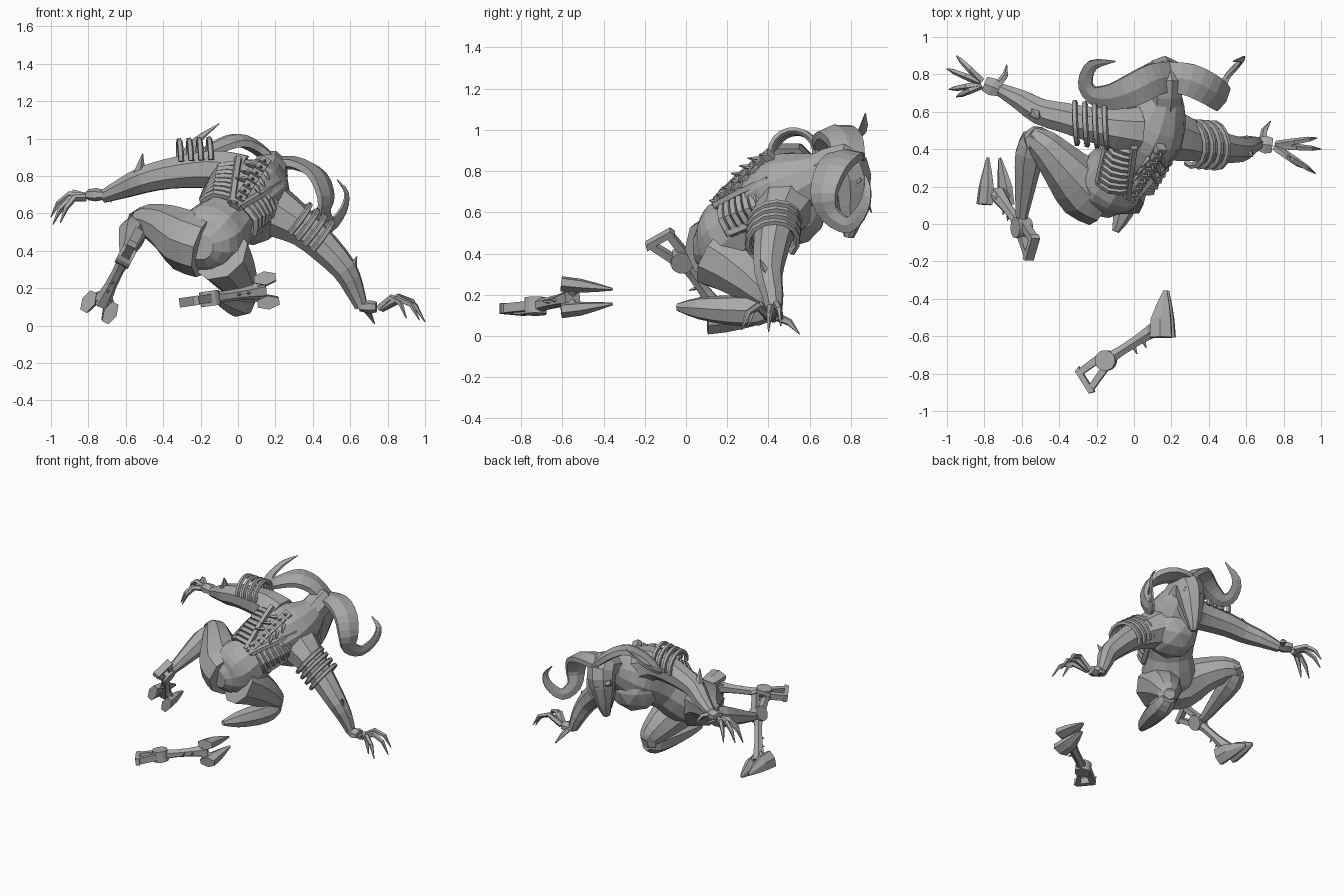
import bpy, bmesh, math
from mathutils import Vector as V, Matrix

cube = bpy.data.objects.get("Cube")
if cube:
    bpy.data.objects.remove(cube, do_unlink=True)

grey = bpy.data.materials.new("stone_grey")
grey.use_nodes = True
grey.diffuse_color = (0.4, 0.4, 0.4, 1)
grey.node_tree.nodes["Principled BSDF"].inputs["Base Color"].default_value = (0.4, 0.4, 0.4, 1)


def finish(name, bm, matrix=None):
    """Turn a bmesh into a flat shaded grey object."""
    if matrix:
        bm.transform(matrix)
    bmesh.ops.recalc_face_normals(bm, faces=bm.faces)
    mesh = bpy.data.meshes.new(name)
    bm.to_mesh(mesh)
    bm.free()
    mesh.materials.append(grey)
    ob = bpy.data.objects.new(name, mesh)
    bpy.context.scene.collection.objects.link(ob)


def refine(points, steps):
    """Catmull-Rom interpolation of (x, y, z, radius) points."""
    p = [V(q) for q in points]
    p = [p[0] * 2 - p[1]] + p + [p[-1] * 2 - p[-2]]
    out = []
    for a, b, c, d in zip(p, p[1:], p[2:], p[3:]):
        for k in range(steps):
            t = k / steps
            out.append(b + (c - a) * t / 2 + (a * 2 - b * 5 + c * 4 - d) * t * t / 2
                       + (b * 3 - a - c * 3 + d) * t ** 3 / 2)
    return out + [p[-2]]


def loft(name, points, sides=8, steps=1, flat=1.0, ref=(0, 0, 1)):
    """Sweep a polygon along a path; flat squashes it along ref."""
    pts = refine(points, steps)
    pos = [q.to_3d() for q in pts]
    up, rings, bm = V(ref), [], bmesh.new()
    for i, q in enumerate(pts):
        axis = (pos[min(i + 1, len(pos) - 1)] - pos[max(i - 1, 0)]).normalized()
        up = (up - axis * up.dot(axis)).normalized()
        side = axis.cross(up)
        r = max(q[3], 0.003)
        ring = []
        for k in range(sides):
            a = math.tau * (k + 0.5) / sides
            ring.append(bm.verts.new(pos[i] + side * r * math.cos(a) + up * r * flat * math.sin(a)))
        rings.append(ring)
    for a, b in zip(rings, rings[1:]):
        for k in range(sides):
            bm.faces.new((a[k], a[k - 1], b[k - 1], b[k]))
    bm.faces.new(rings[0])
    bm.faces.new(rings[-1])
    finish(name, bm)


def spike(name, base, tip, r):
    loft(name, [(*base, r), (*tip, 0.002)], sides=5, ref=(0.3, 0.5, 0.8))


def prism(name, outline, depth, matrix):
    """Extruded polygon centred on its local plane."""
    bm = bmesh.new()
    face = bm.faces.new([bm.verts.new((x, y, -depth / 2)) for x, y in outline])
    top = bmesh.ops.extrude_face_region(bm, geom=[face])["geom"]
    bmesh.ops.translate(bm, vec=(0, 0, depth), verts=[v for v in top if isinstance(v, bmesh.types.BMVert)])
    finish(name, bm, matrix)


def frame(origin, x, hint):
    x = V(x).normalized()
    y = (V(hint) - x * V(hint).dot(x)).normalized()
    m = Matrix((x, y, x.cross(y))).transposed().to_4x4()
    m.translation = V(origin)
    return m


# Torso, from rump to neck, with a round ribcage
torso = [(-.2, .05, .42, .07), (-.18, .12, .43, .15), (-.13, .22, .48, .19), (-.05, .32, .57, .165),
         (.03, .42, .66, .19), (.09, .51, .71, .195), (.14, .61, .76, .145), (.17, .7, .81, .09)]
loft("torso", torso, sides=12, steps=2)
chest = bmesh.new()
bmesh.ops.create_icosphere(chest, subdivisions=2, radius=.19)
finish("ribcage", chest, Matrix.Translation((.08, .5, .62)))

# Spine and ribs lie on the torso, in a frame that rolls towards the low shoulder
spine_axis = V((.4, .65, .6))
back = frame((-.06, .31, .56), spine_axis, (.25, -.8, .45))


def on_back(along, angle, radius):
    return back @ V((along, radius * math.cos(angle), radius * math.sin(angle)))


for i in range(8):
    along = -.03 + i * .052
    block = bmesh.new()
    bmesh.ops.create_cube(block, size=1)
    place = back @ Matrix.Translation((along, .18, 0)) @ Matrix.Diagonal((.038, .05, .055, 1))
    finish(f"vertebra_{i}", block, place)
    spike(f"spine_spike_{i}", on_back(along, 0, .19), on_back(along - .02, 0, .222), .016)
for side, label in ((1, "left"), (-1, "right")):
    # The two rib bands spread apart towards the shoulders
    for i in range(8):
        along = i * .036
        arc = [(*on_back(along - k * .012, side * (.25 + along * 1.8 + k * .22), .205 - .012 * abs(k - 2)), .021)
               for k in range(5)]
        loft(f"{label}_rib_{i}", arc, sides=5)
    for k, edge in enumerate((.2, 1.15)):
        rail = [(*on_back(a, side * (edge + a * 1.8), .19), .022) for a in (-.04, .1, .2, .3)]
        loft(f"{label}_rib_rail_{k}", rail, sides=5)
    for i in range(3):
        a = .15 + i * .06
        spike(f"{label}_back_spike_{i}", on_back(a, side * .2, .19), on_back(a - .05, side * .35, .23), .018)

# Head hanging forward, with snout, jaw and brow
loft("head", [(.16, .64, .79, .1), (.17, .76, .84, .1), (.16, .8, .77, .1), (.14, .8, .64, .075),
              (.13, .8, .55, .05), (.12, .79, .48, .025)], sides=8, steps=2)
loft("jaw", [(.15, .72, .7, .05), (.13, .74, .6, .04), (.12, .75, .52, .012)], sides=6)
loft("brow", [(.06, .83, .76, .02), (.15, .87, .73, .025), (.24, .83, .76, .02)], sides=5)

# Broad ribbon horns curling round to thin tips
loft("right_horn", [(.2, .79, .86, .09), (.1, .77, .95, .1), (0, .72, .99, .1), (-.12, .68, .95, .08),
                    (-.22, .69, .9, .06), (-.26, .76, .92, .045), (-.22, .85, .99, .034),
                    (-.1, .87, 1.08, .004)], steps=3, flat=.36, sides=6)
loft("left_horn", [(.14, .79, .86, .09), (.3, .77, .87, .1), (.42, .71, .81, .095), (.47, .67, .69, .08),
                   (.46, .7, .59, .06), (.5, .79, .54, .045), (.565, .86, .62, .034), (.58, .88, .71, .022),
                   (.53, .87, .78, .004)], steps=3, flat=.36, sides=6)

# Arms
right_arm = [(0, .5, .79, .14), (-.1, .51, .83, .115), (-.22, .53, .83, .1), (-.38, .57, .81, .085),
             (-.5, .6, .78, .075), (-.6, .66, .74, .06), (-.72, .72, .69, .036)]
left_arm = [(.14, .49, .64, .16), (.25, .46, .58, .13), (.36, .43, .51, .1), (.47, .41, .41, .085),
            (.57, .4, .3, .07), (.62, .42, .2, .055), (.66, .43, .1, .036)]
loft("right_arm", right_arm, sides=8, steps=2)
loft("left_arm", left_arm, sides=8, steps=2)
spike("right_elbow_spike", (-.53, .6, .8), (-.51, .56, .92), .04)
spike("left_elbow_spike", (.6, .4, .28), (.635, .36, .37), .035)


def hoops(label, start, end, radius, reach):
    """Open hoops over the top of the upper arm."""
    a, b = V(start), V(end)
    for i in range(4):
        hoop = frame(a.lerp(b, i / 3), b - a, (0, .1, 1))
        path = []
        for k in range(-5, 6):
            t = reach * k / 5
            path.append((*(hoop @ V((.02 * math.sin(t), radius * math.cos(t), radius * math.sin(t)))), .017))
        loft(f"{label}_arm_hoop_{i}", path, sides=5, ref=b - a)


hoops("right", (-.15, .52, .89), (-.31, .54, .88), .108, 1.7)
hoops("left", (.31, .43, .55), (.43, .42, .46), .12, 2.2)


def hand(label, wrist, palm, tips, thumb, lift, drop):
    """Palm plus thin bent fingers ending in claws."""
    w, p = V(wrist), V(palm)
    loft(f"{label}_palm", [(*w, .036), (*w.lerp(p, .6), .055), (*p, .045)], sides=6, flat=.65)
    for i, tip in enumerate(tips):
        t = V(tip)
        root = p + (t - p) * .1
        knuckle = p.lerp(t, .5) + V((0, 0, lift))
        joint = p.lerp(t, .8) + V((0, 0, drop))
        loft(f"{label}_finger_{i}", [(*root, .022), (*knuckle, .019), (*joint, .015), (*t, .003)], sides=5)
    q = V(thumb)
    mid = w.lerp(q, .6) + V((0, 0, .02))
    loft(f"{label}_thumb", [(*w.lerp(p, .4), .024), (*mid, .018), (*q, .003)], sides=5)


hand("right", (-.7, .71, .7), (-.8, .75, .7),
     [(-.95, .9, .6), (-1, .83, .58), (-.99, .72, .54), (-.95, .68, .55)], (-.68, .85, .66), .06, .05)
hand("left", (.65, .43, .1), (.74, .42, .1),
     [(.9, .3, .04), (.97, .27, .03), (1, .4, .02), (.98, .46, .05)], (.73, .55, .01), .08, .07)

# Raised right leg and kneeling left leg
loft("right_thigh", [(-.17, .15, .42, .17), (-.27, .2, .455, .17), (-.37, .3, .52, .13),
                     (-.48, .42, .56, .09), (-.55, .47, .55, .06)], sides=9, steps=2)
loft("right_shin", [(-.54, .47, .54, .06), (-.56, .38, .5, .08), (-.58, .22, .44, .06),
                    (-.6, .05, .38, .035), (-.6, -.02, .37, .02)], sides=7, steps=2)
loft("left_thigh", [(-.1, .15, .39, .165), (-.06, .23, .34, .145), (-.01, .33, .26, .115),
                    (.03, .4, .19, .08), (.04, .43, .16, .045)], sides=9, steps=2)
loft("left_shin", [(.04, .42, .14, .05), (.02, .35, .125, .075), (-.01, .22, .125, .075),
                   (-.06, .06, .135, .055), (-.1, -.04, .14, .02)], sides=7, steps=2)
for label, at, axis in (("right", (-.53, .46, .56), (-.6, .6, .3)), ("left", (.03, .4, .17), (.3, .8, -.2))):
    tip = V(at) + V(axis) * .05
    loft(f"{label}_knee_plate", [(*at, .08), (*tip, .045)], sides=6)


def hoofed_foot(label, ankle, heel):
    """Ankle disc, open fork, spiked bone and two pointed hoof plates."""
    m = frame(ankle, V(heel) - V(ankle), (0, 1, 0))
    length = (V(heel) - V(ankle)).length
    disc = [(.055 * math.cos(math.tau * k / 16), .055 * math.sin(math.tau * k / 16)) for k in range(16)]
    prism(f"{label}_ankle_disc", disc, .08, m)
    for s in (1, -1):
        prism(f"{label}_fork_{s}", [(-.02, s * .05), (-.02, s * .01), (-.15, s * .035 - .03),
                                    (-.15, s * .07 - .03)], .045, m)
        # Hoof plates taper from a broad heel to a narrow toe
        plate = [(-.01, -.06, .068), (.04, .02, .062), (.09, .08, .04), (.14, .14, .012)]
        loft(f"{label}_hoof_{s}", [(*(m @ V((length + x, y, s * (.066 - .01 * k)))), r)
                                   for k, (x, y, r) in enumerate(plate)],
             flat=.55, sides=6, ref=m.to_3x3() @ V((0, 0, 1)))
        loft(f"{label}_toe_joint_{s}", [(*(m @ V((length - .06, 0, 0))), .03),
                                        (*(m @ V((length + .02, 0, s * .06))), .035)], sides=6)
    prism(f"{label}_fork_end", [(-.14, .05), (-.14, -.11), (-.17, -.1), (-.17, .04)], .05, m)
    bone = [(0, .038), (.3, .03), (.6, .032), (1, .048)]
    loft(f"{label}_foot_bone", [(*(m @ V((t * length, 0, 0))), r) for t, r in bone], sides=6)
    for i in range(2):
        x = .17 + i * .06
        spike(f"{label}_bone_spike_{i}", m @ V((x, -.01, 0)), m @ V((x - .01, -.06, 0)), .014)


hoofed_foot("right", (-.6, -.02, .37), (-.73, .16, .12))
hoofed_foot("severed", (-.15, -.73, .145), (.13, -.55, .185))
